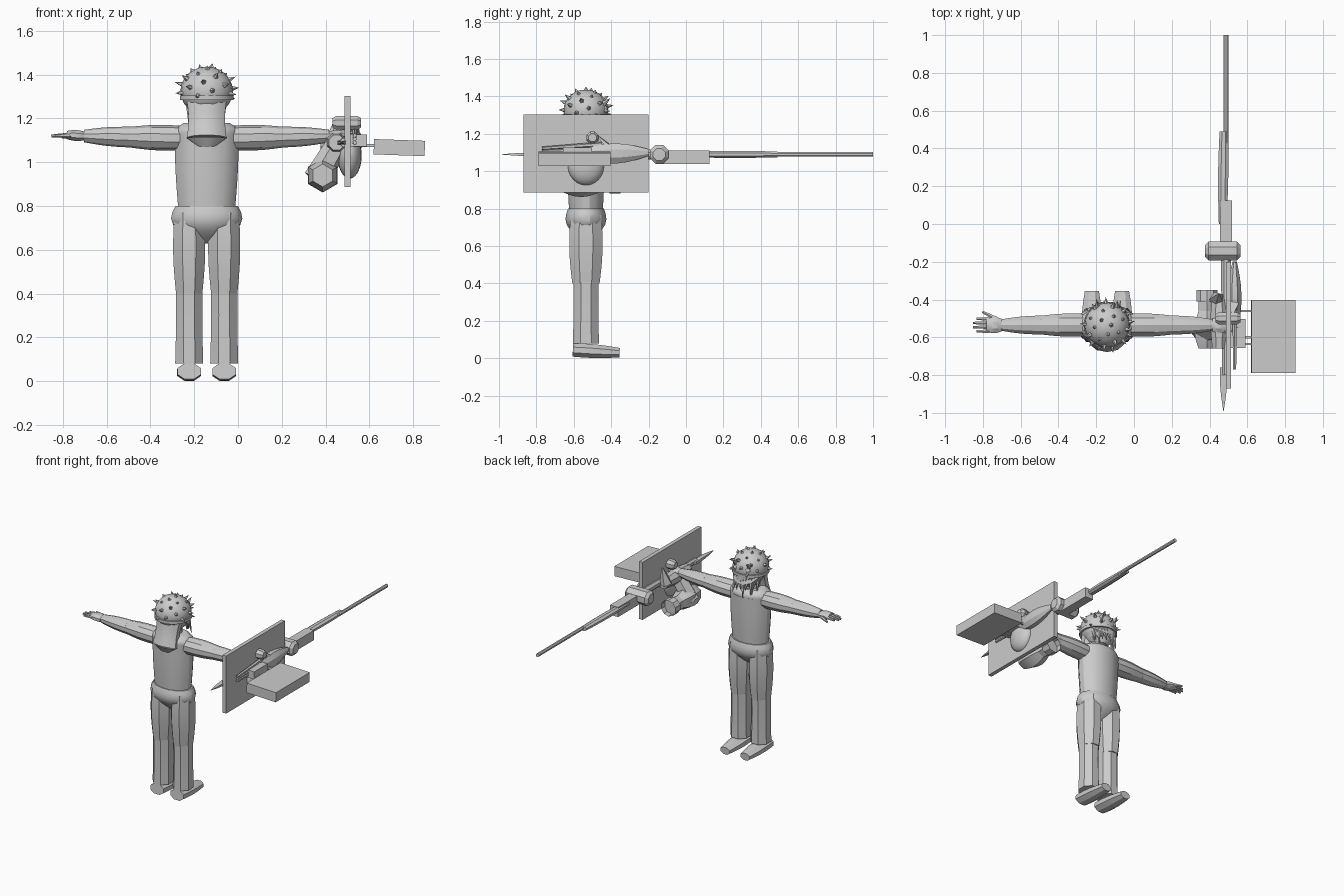
import bpy, bmesh, math, random
from mathutils import Vector

random.seed(4)
UP = Vector((0, 0, 1))
FORWARD = Vector((0, 1, 0))
parts = []

default_cube = bpy.data.objects.get("Cube")
if default_cube:
    bpy.data.objects.remove(default_cube, do_unlink=True)

grey = bpy.data.materials.new("plain grey")
grey.use_nodes = True
grey.diffuse_color = (.6, .6, .6, 1)
grey.node_tree.nodes["Principled BSDF"].inputs["Base Color"].default_value = grey.diffuse_color


def finish(name, bm):
    bmesh.ops.recalc_face_normals(bm, faces=bm.faces)
    mesh = bpy.data.meshes.new(name)
    bm.to_mesh(mesh)
    bm.free()
    mesh.materials.append(grey)
    part = bpy.data.objects.new(name, mesh)
    bpy.context.collection.objects.link(part)
    parts.append(part)
    return part


def tube(name, start, end, wide, tall=None, taper=1, bulge=0, sides=8, hollow=0):
    """Oval tube between two points, with a linear taper plus a sine bulge."""
    start, end = Vector(start), Vector(end)
    tall = tall or wide
    along = (end - start).normalized()
    across = (FORWARD if abs(along.z) > .9 else UP).cross(along).normalized()
    upward = along.cross(across)
    bm = bmesh.new()
    steps = 6 if bulge else 1
    corner = 1 / math.cos(math.pi / sides)
    rings = []
    for step in range(steps + 1):
        t = step / steps
        scale = corner * (1 + (taper - 1) * t + bulge * math.sin(math.pi * t))
        ring = []
        for side in range(sides):
            turn = math.tau * (side + .5) / sides
            ring.append(bm.verts.new(start.lerp(end, t)
                                     + across * wide * scale * math.cos(turn)
                                     + upward * tall * scale * math.sin(turn)))
        rings.append(ring)
    for lower, upper in zip(rings, rings[1:]):
        for side in range(sides):
            bm.faces.new((lower[side - 1], lower[side], upper[side], upper[side - 1]))
    bm.faces.new(rings[0])
    mouth = bm.faces.new(rings[-1])
    if hollow:
        bmesh.ops.inset_individual(bm, faces=[mouth], thickness=hollow)
        bmesh.ops.translate(bm, verts=list(mouth.verts), vec=-along * hollow * 3)
    return finish(name, bm)


def box(name, centre, size):
    bm = bmesh.new()
    bmesh.ops.create_cube(bm, size=1)
    bmesh.ops.scale(bm, verts=bm.verts, vec=size)
    part = finish(name, bm)
    part.location = centre
    return part


def ball(name, centre, size):
    bm = bmesh.new()
    bmesh.ops.create_uvsphere(bm, u_segments=20, v_segments=12, radius=1)
    bmesh.ops.scale(bm, verts=bm.verts, vec=size)
    part = finish(name, bm)
    part.location = centre
    return part


def body(x, y, z):
    """Point measured from the middle of the figure."""
    return Vector((x - .143, y - .535, z))


def gun(y, x=0, z=0):
    """Point measured from the line of the barrel."""
    return Vector((x + .487, y, z + 1.09))


# Torso, neck and hips
tube("torso", body(0, 0, .79), body(0, 0, 1.13), wide=.13, tall=.09, taper=1.13, bulge=.03, sides=16)
tube("shoulders", body(0, 0, 1.13), body(0, 0, 1.18), wide=.147, tall=.1, taper=.7, bulge=.1, sides=16)
tube("neck", body(0, 0, 1.15), body(0, 0, 1.25), wide=.06, sides=12)
tube("hips", body(0, 0, .8), body(0, 0, .63), wide=.143, tall=.096, taper=.25, bulge=.45, sides=16)

# Limbs, mirrored about the body
for label, s in (("left", 1), ("right", -1)):
    leg = s * .08
    tube(label + "_thigh", body(leg, 0, .4), body(leg, 0, .77),
         wide=.06, tall=.073, taper=1.12, bulge=.16)
    tube(label + "_shin", body(leg, 0, .08), body(leg, 0, .41),
         wide=.064, tall=.07, taper=.95, bulge=-.03)
    tube(label + "_shoe", body(leg, -.07, .045), body(leg, .18, .03),
         wide=.053, tall=.036, taper=.7, bulge=.15)

    # Arms, hands and fingers
    elbow, wrist = body(s * .35, 0, 1.115), body(s * .56, 0, 1.12)
    tube(label + "_upper_arm", body(s * .1, 0, 1.11), elbow,
         wide=.058, tall=.053, taper=.85, bulge=.12, sides=10)
    tube(label + "_forearm", elbow, wrist, wide=.05, tall=.045, taper=.6, bulge=.1, sides=10)
    tube(label + "_palm", wrist, body(s * .64, 0, 1.125), wide=.034, tall=.02, taper=.9, bulge=.3)
    for finger in range(4):
        y = (finger - 1.5) * .022
        reach = .69 if finger in (0, 3) else .71
        tube(label + "_finger", body(s * .62, y, 1.125), body(s * reach, y, 1.12),
             wide=.01, taper=.6, sides=6)
    tube(label + "_thumb", body(s * .58, .03, 1.12), body(s * .66, .07, 1.115),
         wide=.012, taper=.5, sides=6)

# Head, brow band, visor and nape hair
skull = body(0, 0, 1.325)
ball("head", skull, (.12, .12, .112))
tube("jaw", body(0, .01, 1.3), body(0, .03, 1.19), wide=.095, tall=.095, taper=.4, bulge=.2, sides=12)
tube("head_band", body(0, 0, 1.285), body(0, 0, 1.305), wide=.123, sides=20)
tube("visor", body(0, .04, 1.29), body(0, .05, 1.305), wide=.1, taper=.8, sides=12)
tube("nape_hair", body(0, -.035, 1.3), body(0, -.085, 1.11),
     wide=.095, tall=.06, taper=.95, bulge=-.1, sides=10)
tube("nape_tip", body(0, -.085, 1.11), body(0, -.09, 1.07), wide=.09, tall=.05, taper=.4, sides=10)

# Spikes spread evenly over the head
count = 30
for i in range(count):
    height = 1 - 1.25 * (i + .5) / count
    turn = i * math.pi * (3 - math.sqrt(5))
    spread = math.sqrt(1 - height * height)
    outward = Vector((spread * math.cos(turn), spread * math.sin(turn), height))
    length = .13 if height > .6 else .15
    tube("head_spike", skull + outward * .1, skull + outward * length,
         wide=.015, taper=.02, sides=5)

# Beard locks hang around the face
locks = 14
for i in range(locks):
    turn = math.pi * (i + .5) / locks
    root = body(.085 * math.cos(turn), .02 + .085 * math.sin(turn), 1.28)
    drop = Vector((random.uniform(-.02, .02), .02, -random.uniform(.08, .14)))
    tube("beard_lock", root, root + drop, wide=.012, taper=.1, sides=4)
for s in (-1, 1):
    tube("brow_spike", body(s * .05, .08, 1.35), body(s * .055, .13, 1.39),
         wide=.018, taper=.02, sides=5)
    ball("eye", body(s * .045, .1, 1.335), (.02, .015, .015))

# Shield plate and side box
box("shield", (.5, -.535, 1.095), (.028, .67, .415))
side_box = box("side_box", (.737, -.595, 1.067), (.233, .385, .07))
side_box.rotation_euler.y = math.radians(2)
for y in (-.46, -.6, -.635):
    box("box_bracket", (.58, y, 1.077), (.1, .012, .015))

# Long gun
tube("barrel", gun(.3), gun(1), wide=.012)
tube("fore_grip", gun(0, x=-.018), gun(.49, x=-.012), wide=.02, tall=.014, taper=1.1, bulge=.3)
box("receiver", gun(0, z=-.015), (.065, .25, .07))
tube("gun_core", gun(-.8), gun(-.1), wide=.02, taper=1.4)
tube("rear_blade", gun(-.76, x=-.013), gun(-.99, x=-.013), wide=.02, tall=.01, taper=.05, bulge=.3, sides=4)
tube("gun_body", gun(-.55, x=.046), gun(-.2, x=.046, z=.01), wide=.02, tall=.03, taper=.6, bulge=1)
box("body_block", gun(-.58, x=.065, z=.01), (.075, .155, .055))
for rail in range(3):
    rise = rail * .027
    tube("side_rail", gun(-.77, x=.046, z=rise * .6), gun(-.45, x=.046, z=rise),
         wide=.008, taper=1.5, sides=6)
tube("side_fin", gun(-.42, x=.043, z=.05), gun(-.485, x=.033, z=.11), wide=.025, tall=.01, taper=.1, sides=4)

# Faceted drum and top knob, each with bevelled ends
for name, centre, radius in (("drum", gun(-.143, x=-.017), .05),
                             ("top_knob", gun(-.5, x=.01, z=.09), .032)):
    half = radius * 1.5
    for s in (-1, 1):
        rim = centre + Vector((s * half, 0, 0))
        tube(name, centre, rim, wide=radius)
        tube(name + "_end", rim, rim + Vector((s * .018, 0, 0)), wide=radius, taper=.65)

# Grip on the inner face
tube("grip_frame", gun(-.66, x=-.037), gun(-.38, x=-.037), wide=.035, bulge=.3)
tube("grip_fin", gun(-.4, x=-.047), gun(-.37, x=-.037, z=.12), wide=.035, taper=.1, sides=5)

# Bowl on the outer face, horn on the inner face
ball("bowl", gun(-.535, x=.023, z=-.06), (.055, .098, .105))
horn = gun(0, x=-.1, z=-.15)
tube("horn_body", horn + FORWARD * -.66, horn + FORWARD * -.46, wide=.045, bulge=.5, sides=6)
tube("horn_throat", horn + FORWARD * -.46, horn + FORWARD * -.4, wide=.045, sides=6)
tube("horn_mouth", horn + FORWARD * -.41, horn + FORWARD * -.35, wide=.055, sides=10, hollow=.013)
tube("horn_arm", gun(-.57, x=-.127, z=-.17), gun(-.55, x=-.03), wide=.055, taper=.8, sides=6)

# Smooth gentle curves and keep facets sharp
bpy.ops.object.select_all(action='DESELECT')
for part in parts:
    part.select_set(True)
bpy.context.view_layer.objects.active = parts[0]
bpy.ops.object.shade_smooth_by_angle()
